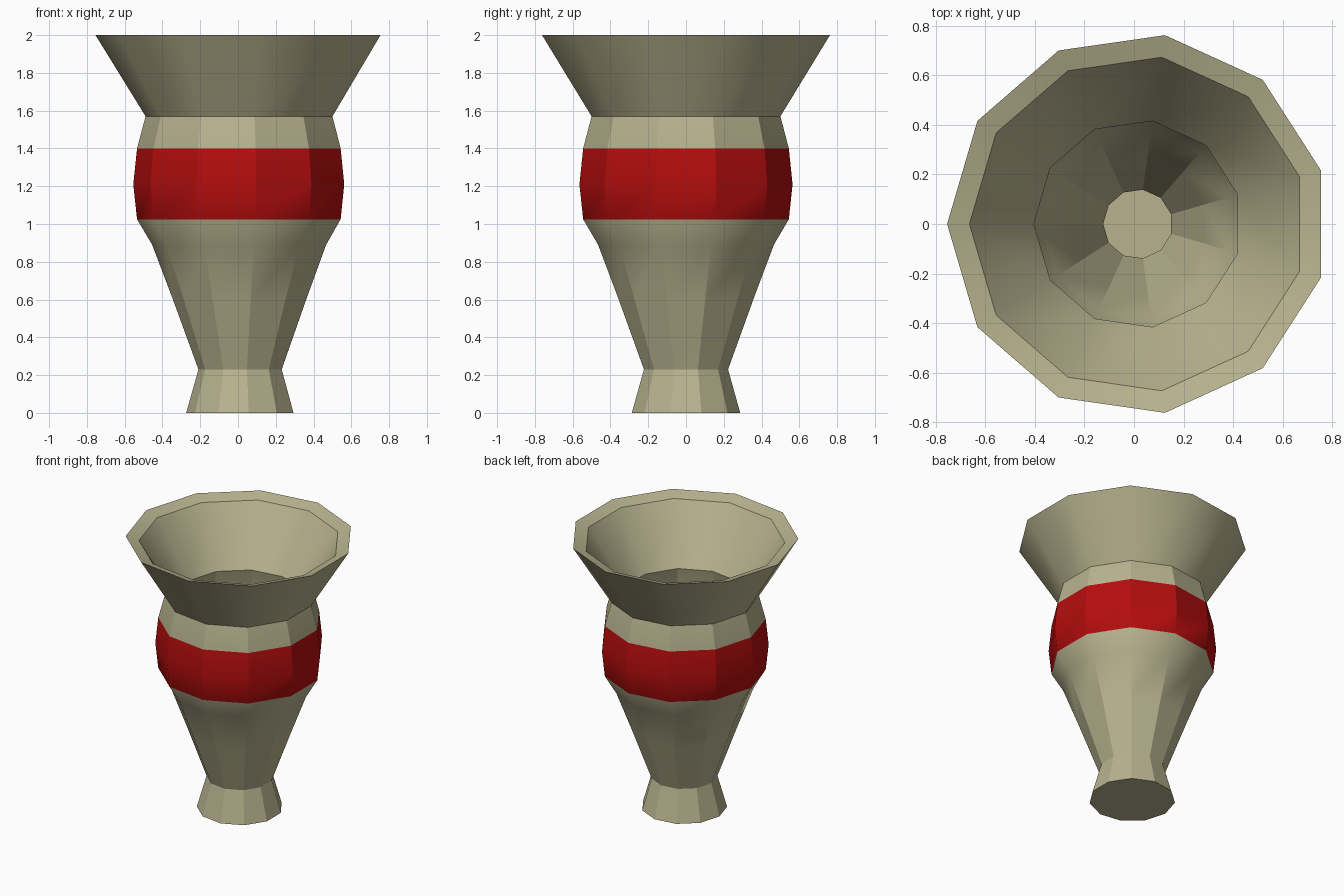
import bpy, bmesh, math

cube = bpy.data.objects.get("Cube")
if cube:
    bpy.data.objects.remove(cube, do_unlink=True)

SIDES = 11
R_MAX = 0.77
# An odd-sided ring is lopsided in x, so shift it to centre its extents
CENTRE_X = R_MAX * (1 - math.cos(math.pi / SIDES)) / 2


def make_material(name, colour):
    mat = bpy.data.materials.new(name)
    mat.use_nodes = True
    mat.diffuse_color = (*colour, 1)
    mat.node_tree.nodes["Principled BSDF"].inputs["Base Color"].default_value = (*colour, 1)
    return mat


clay = make_material("pale clay", (0.48, 0.45, 0.275))
red = make_material("red band", (0.46, 0.004, 0.004))

# (radius, height): outer wall going up, then inner wall going down
outer = [(0.29, 0), (0.225, 0.23), (0.36, 0.6), (0.47, 0.89), (0.55, 1.025),
         (0.57, 1.21), (0.55, 1.4), (0.505, 1.57), (R_MAX, 2)]
inner = [(0.68, 1.97), (0.42, 1.57), (0.465, 1.4), (0.485, 1.21), (0.465, 1.05),
         (0.385, 0.91), (0.275, 0.62), (0.14, 0.24), (0.2, 0.08)]
BAND = (4, 5)  # outer wall segments painted red

bm = bmesh.new()


def add_ring(radius, z):
    angles = [math.pi + math.tau * i / SIDES for i in range(SIDES)]
    return [bm.verts.new((CENTRE_X + radius * math.cos(a), radius * math.sin(a), z))
            for a in angles]


# Join the rings into walls
rings = [add_ring(r, z) for r, z in outer + inner]
for level, (low, high) in enumerate(zip(rings, rings[1:])):
    for i in range(SIDES):
        j = (i + 1) % SIDES
        face = bm.faces.new((low[i], low[j], high[j], high[i]))
        face.material_index = 1 if level in BAND else 0

# Underside and inside floor
bm.faces.new(rings[0][::-1])
bm.faces.new(rings[-1])

mesh = bpy.data.meshes.new("vase")
bm.to_mesh(mesh)
bm.free()
mesh.materials.append(clay)
mesh.materials.append(red)
vase = bpy.data.objects.new("vase", mesh)
bpy.context.collection.objects.link(vase)

# Smooth the flared mouth and shoulder, keep the steeper facets sharp
bpy.ops.object.select_all(action="DESELECT")
vase.select_set(True)
bpy.context.view_layer.objects.active = vase
bpy.ops.object.shade_smooth_by_angle(angle=math.radians(30))
